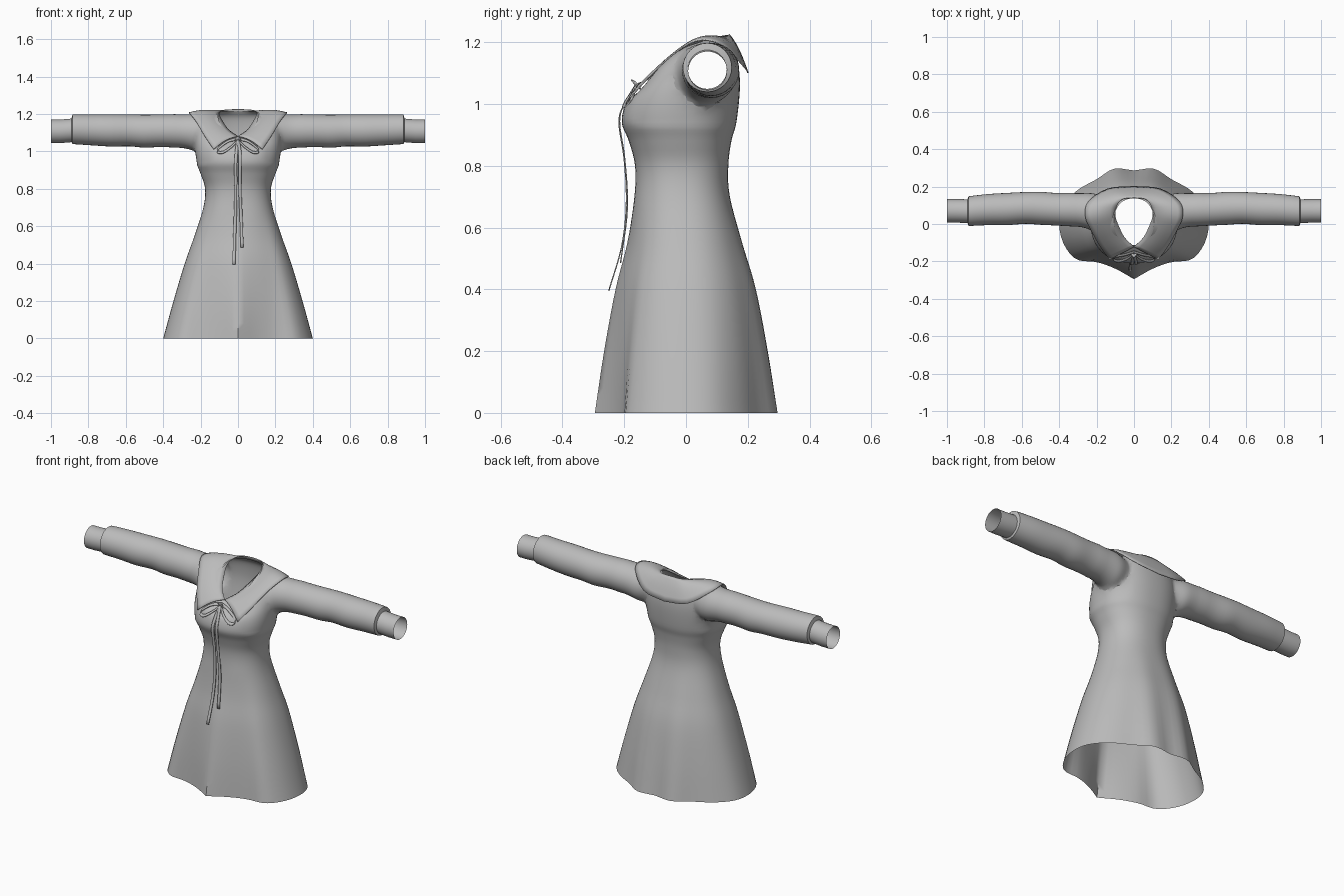
import bpy, bmesh, math
from mathutils import Vector

if "Cube" in bpy.data.objects:
    bpy.data.objects.remove(bpy.data.objects["Cube"], do_unlink=True)

GREY = (0.5, 0.5, 0.5, 1)
cloth = bpy.data.materials.new("grey_cloth")
cloth.use_nodes = True
cloth.diffuse_color = GREY
cloth.node_tree.nodes["Principled BSDF"].inputs["Base Color"].default_value = GREY


def spline(points, count):
    """Resample control points along a smooth Catmull-Rom curve."""
    pts = [Vector(p) for p in points]
    last = len(pts) - 1
    result = []
    for k in range(count):
        u = k / (count - 1) * last
        i = min(int(u), last - 1)
        t = u - i
        b, c = pts[i], pts[i + 1]
        a = pts[i - 1] if i else b * 2 - c
        d = pts[i + 2] if i + 2 <= last else c * 2 - b
        result.append(b + (c - a) * t / 2 + (a * 2 - b * 5 + c * 4 - d) * t * t / 2
                      + (b * 3 - a - c * 3 + d) * t ** 3 / 2)
    return result


def finish(name, bm, angle=50):
    mesh = bpy.data.meshes.new(name)
    bm.to_mesh(mesh)
    bm.free()
    obj = bpy.data.objects.new(name, mesh)
    bpy.context.collection.objects.link(obj)
    mesh.materials.append(cloth)
    select(obj)
    bpy.ops.object.shade_smooth_by_angle(angle=math.radians(angle))
    return obj


def select(obj):
    bpy.ops.object.select_all(action="DESELECT")
    obj.select_set(True)
    bpy.context.view_layer.objects.active = obj


def loft(name, rings):
    """Closed solid through a list of equal rings."""
    bm = bmesh.new()
    rows = [[bm.verts.new(p) for p in ring] for ring in rings]
    n = len(rows[0])
    for low, high in zip(rows, rows[1:]):
        for j in range(n):
            bm.faces.new((low[j], low[(j + 1) % n], high[(j + 1) % n], high[j]))
    bm.faces.new(rows[0])
    bm.faces.new(rows[-1])
    bmesh.ops.recalc_face_normals(bm, faces=bm.faces[:])
    return finish(name, bm)


def sheet(name, rows, thickness=0.004):
    """Thin cloth strip through rows of points."""
    bm = bmesh.new()
    grid = [[bm.verts.new(p) for p in row] for row in rows]
    for a, b in zip(grid, grid[1:]):
        for j in range(len(a) - 1):
            bm.faces.new((a[j], a[j + 1], b[j + 1], b[j]))
    bmesh.ops.recalc_face_normals(bm, faces=bm.faces[:])
    obj = finish(name, bm)
    solid = obj.modifiers.new("thickness", "SOLIDIFY")
    solid.thickness = thickness
    solid.offset = 0
    return obj


# Dress body: half width, front y, back y, then front, side and back height
skirt = [(0, .4, -.295, .295), (.2, .345, -.265, .265), (.4, .285, -.228, .228),
         (.55, .232, -.19, .183), (.7, .185, -.167, .142), (.8, .176, -.165, .137),
         (.88, .2, -.185, .147), (.94, .222, -.208, .163)]
levels = [(w, f, b, z, z, z) for z, w, f, b in skirt]
levels += [(.232, -.195, .174, 1, 1.03, 1.04), (.225, -.165, .172, 1.03, 1.11, 1.11),
           (.19, -.14, .16, 1.05, 1.18, 1.175), (.107, -.112, .137, 1.075, 1.19, 1.212)]
hem_half = spline([(0, -1), (.25, -.81), (.5, -.69), (.77, -.64), (.94, -.36), (1, 0),
                   (.95, .33), (.76, .61), (.5, .81), (.27, 1), (0, .97)], 33)
hem = [(p.x, p.y) for p in hem_half] + [(-p.x, p.y) for p in hem_half[-2:0:-1]]


def body_ring(half, front, back, z_front, z_side, z_back, fold):
    ring = []
    for j, (hx, hy) in enumerate(hem):
        a = 2 * math.pi * j / len(hem)
        s, c = math.sin(a), -math.cos(a)
        ex = math.copysign(abs(s) ** .88, s)
        ey = math.copysign(abs(c) ** .88, c)
        x, y = ex + (hx - ex) * fold, ey + (hy - ey) * fold
        z = z_side + (z_back - z_front) / 2 * c + ((z_front + z_back) / 2 - z_side) * c * c
        ring.append((x * half, (front + back) / 2 + y * (back - front) / 2, z))
    return ring


tall = [Vector(v) for v in levels]
# Resample each column separately, as the profile has six values
first, second = [v[:3] for v in levels], [v[3:] for v in levels]
profile = [(*p, *q) for p, q in zip(spline(first, 56), spline(second, 56))]
dress = loft("dress", [body_ring(*v, max(0, 1 - max(v[4], 0) / .68)) for v in profile])

# Sleeves: x, centre y, centre z, radius, ending in a narrower cuff
path = [(.11, .06, 1.1, .07), (.17, .06, 1.1, .092), (.22, .065, 1.098, .104),
        (.28, .075, 1.107, .093), (.4, .078, 1.11, .087), (.5, .084, 1.108, .088),
        (.58, .086, 1.112, .085), (.68, .08, 1.112, .086), (.78, .077, 1.115, .083),
        (.87, .07, 1.118, .08)]
stations = spline(path, 37)
stations += [Vector(v) for v in ((.885, .069, 1.118, .079), (.89, .069, 1.112, .063),
                                 (.95, .07, 1.107, .063), (1, .07, 1.107, .063))]
for side in (1, -1):
    rings = []
    for x, y, z, r in stations:
        angles = [2 * math.pi * j / 32 for j in range(32)]
        rings.append([(side * x, y + r * math.cos(a), z + r * math.sin(a)) for a in angles])
    sleeve = loft("sleeve", rings)
    union = dress.modifiers.new("join", "BOOLEAN")
    union.operation = "UNION"
    union.solver = "EXACT"
    union.object = sleeve
    select(dress)
    bpy.ops.object.modifier_apply(modifier=union.name)
    bpy.data.objects.remove(sleeve, do_unlink=True)

# Open the hem, neck and cuffs, then soften the armholes
bm = bmesh.new()
bm.from_mesh(dress.data)
caps = [f for f in bm.faces if len(f.verts) >= 30]
bmesh.ops.delete(bm, geom=caps, context="FACES")
bmesh.ops.remove_doubles(bm, verts=bm.verts[:], dist=.002)
armhole = [v for v in bm.verts if .15 < abs(v.co.x) < .32 and v.co.z > .93]
for _ in range(8):
    bmesh.ops.smooth_vert(bm, verts=armhole, factor=.5, use_axis_x=True,
                          use_axis_y=True, use_axis_z=True)
bm.to_mesh(dress.data)
bm.free()
select(dress)
bpy.ops.object.shade_smooth_by_angle(angle=math.radians(60))

# Wide collar falling from the neckline
inner = spline([(0, -.12, 1.08), (.05, -.07, 1.115), (.085, 0, 1.165), (.1, .05, 1.197),
                (.092, .1, 1.215), (.06, .135, 1.222), (0, .142, 1.225)], 25)
outer = spline([(.13, -.187, 1.01), (.18, -.12, 1.085), (.225, -.04, 1.16), (.26, .04, 1.205),
                (.245, .12, 1.19), (.14, .19, 1.12), (0, .203, 1.1)], 25)
rows = []
for p, q in zip(inner, outer):
    rows.append([p.lerp(q, t / 6) + Vector((0, -.002, .014 * math.sin(math.pi * t / 6)))
                 for t in range(7)])
mirrored = [[Vector((-p.x, p.y, p.z)) for p in row] for row in rows[-2::-1]]
sheet("collar", rows + mirrored)


def ribbon(name, points, width, count=32):
    offset = Vector(width) / 2
    return sheet(name, [(p - offset, p + offset) for p in spline(points, count)])


# Bow at the neckline: two loops, a knot and two hanging tails
for side, label in ((1, "left"), (-1, "right")):
    loop = [(0, -.15, 1.065), (.05, -.165, 1.055), (.1, -.175, 1.02), (.11, -.19, .998),
            (.08, -.2, .995), (.035, -.185, 1.025), (0, -.155, 1.06)]
    ribbon(label + "_bow_loop", [(side * x, y, z) for x, y, z in loop], (0, .012, .012))
ribbon("bow_knot", [(-.014, -.155, 1.06), (0, -.168, 1.066), (.014, -.155, 1.06)],
       (0, -.02, .026), 8)
ribbon("right_tail", [(0, -.165, 1.06), (-.008, -.2, 1), (-.012, -.217, .94), (-.012, -.2, .82),
                      (-.014, -.193, .68), (-.018, -.208, .54), (-.022, -.25, .395)], (.016, 0, 0))
ribbon("left_tail", [(0, -.165, 1.06), (.01, -.2, 1), (.012, -.215, .94), (.01, -.198, .82),
                     (.016, -.19, .66), (.022, -.212, .485)], (.016, 0, 0))
